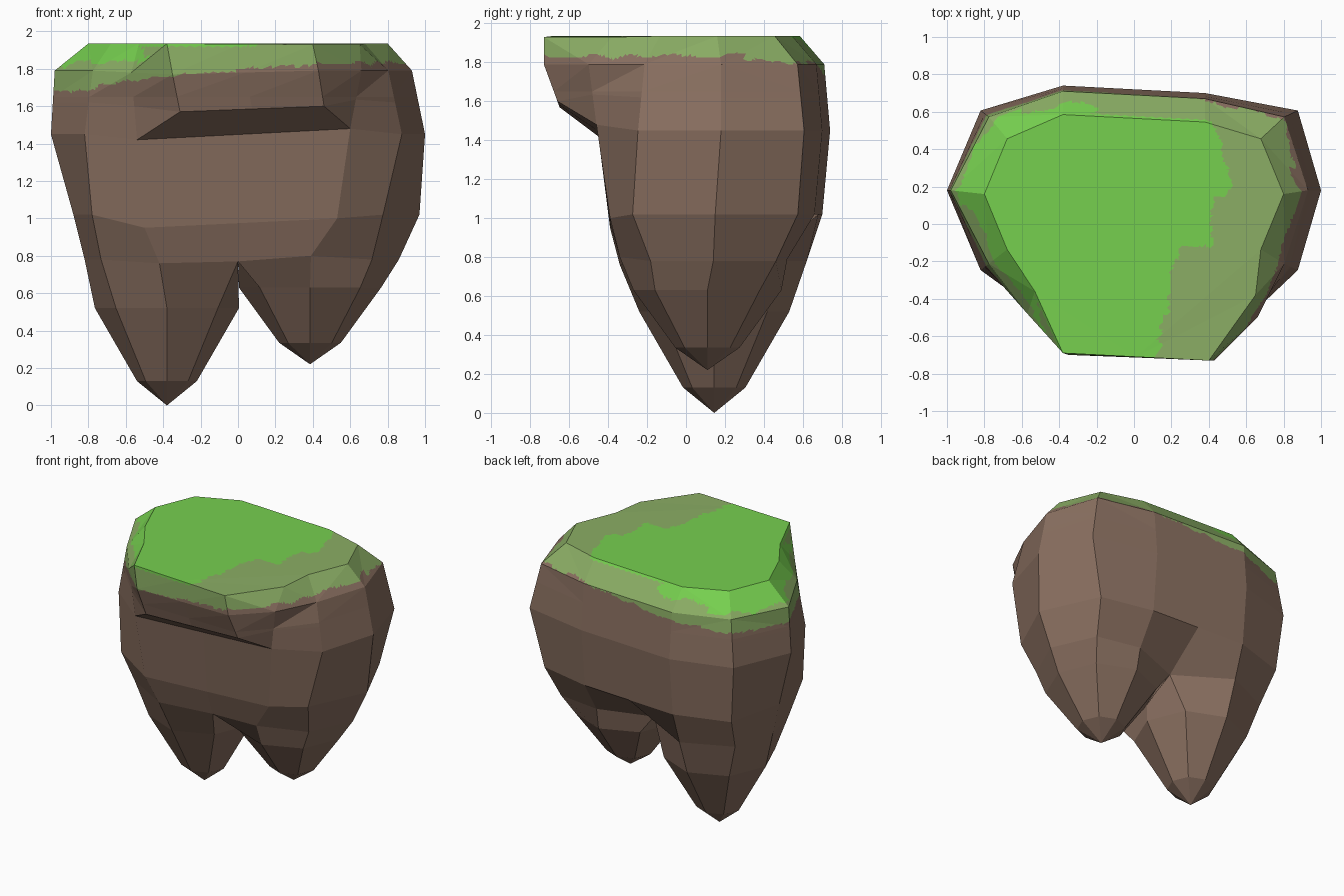
import bpy, bmesh, math
from mathutils import Vector, noise

if "Cube" in bpy.data.objects:
    bpy.data.objects.remove(bpy.data.objects["Cube"])

# Colours
def material(name, rgb):
    m = bpy.data.materials.new(name)
    m.diffuse_color = (*[((c + 0.055) / 1.055) ** 2.4 for c in rgb], 1)
    m.use_nodes = True
    m.node_tree.nodes["Principled BSDF"].inputs["Base Color"].default_value = m.diffuse_color
    return m

mats = [material("rock brown", (0.54, 0.437, 0.377)),
        material("bright grass", (0.465, 0.815, 0.31)),
        material("olive grass", (0.545, 0.68, 0.395))]

# Body outline: half an octagon round each root centre, with its own front points
CX = 0.38
def ring(z, yc, rl, rr, ry, diag, sl, sr, sw2=None, se2=None):
    dl, dr, dy = diag
    v = lambda x, y: Vector((x, y, z))
    front_left, front_right = Vector(sl), Vector(sr)
    mid = (front_left + front_right) / 2
    return [v(CX + rr, yc), v(CX + dr * rr, yc + dy * ry), v(CX, yc + ry - 0.02),
            v(0, yc + ry), v(-CX, yc + ry + 0.02), v(-CX - dl * rl, yc + dy * ry),
            v(-CX - rl, yc), v(-CX - dl * rl, yc - dy * ry),
            Vector(sw2 or sl), front_left, mid, front_right,
            Vector(se2 or sr), v(CX + dr * rr, yc - dy * ry)]

cap = ring(1.935, 0.16, 0.42, 0.42, 0.405, (0.71, 0.71, 0.73), (-0.38, -0.69, 1.935),
           (0.4, -0.73, 1.93), (-0.53, -0.36, 1.935), (0.65, -0.38, 1.93))
rim = ring(1.79, 0.18, 0.60, 0.55, 0.51, (0.66, 0.77, 0.77), (-0.35, -0.7, 1.77),
           (0.43, -0.73, 1.79), (-0.57, -0.48, 1.78), (0.66, -0.5, 1.79))
waist = ring(1.45, 0.18, 0.62, 0.62, 0.54, (0.71, 0.8, 0.79), (-0.54, -0.45, 1.42),
             (0.6, -0.46, 1.48))
lip = [(a + b) / 2 for a, b in zip(rim, waist)]
lip[9], lip[11] = Vector((-0.31, -0.65, 1.57)), Vector((0.46, -0.66, 1.6))
lip[10] = (lip[9] + lip[11]) / 2
hips = ring(1.02, 0.15, 0.5, 0.59, 0.53, (0.8, 0.67, 0.8), (-0.5, -0.39, 0.95),
            (0.53, -0.39, 1.0))
fork = ring(0.78, 0.14, 0.44, 0.48, 0.46, (0.8, 0.7, 0.7), (-0.42, -0.34, 0.76),
            (0.39, -0.34, 0.8))
fork[2], fork[3], fork[10] = Vector((0.38, 0.52, 0.79)), Vector((0, 0.38, 0.78)), Vector((0, -0.3, 0.77))

bm = bmesh.new()
def loft(a, b):
    n = len(a)
    for i in range(n):
        j = (i + 1) % n
        bm.faces.new((a[i], b[i], b[j], a[j]))

def add(points):
    return [bm.verts.new(p) for p in points]

loops = [add(r) for r in (cap, rim, lip, waist, hips, fork)]
for a, b in zip(loops, loops[1:]):
    loft(a, b)
bm.faces.new(loops[0])

# Two pointed roots hanging from the fork
crotch = bm.verts.new((0, 0.13, 0.8))
base = loops[-1]
left = [crotch, base[3], base[4], base[5], base[6], base[7], base[9], base[10]]
right = [base[0], base[1], base[2], base[3], crotch, base[10], base[11], base[13]]
for x, y, top, levels, tip in (
        (-0.38, 0.145, left, ((0.52, 0.385), (0.13, 0.16)), 0.0),
        (0.385, 0.11, right, ((0.63, 0.38), (0.335, 0.165)), 0.22)):
    for z, r in levels:
        low = add([(x + r * math.cos(k * math.pi / 4), y + r * math.sin(k * math.pi / 4), z)
                   for k in range(8)])
        loft(top, low)
        top = low
    end = bm.verts.new((x, y, tip))
    for i in range(8):
        bm.faces.new((top[i], end, top[(i + 1) % 8]))

bmesh.ops.remove_doubles(bm, verts=bm.verts, dist=0.001)
bmesh.ops.recalc_face_normals(bm, faces=bm.faces)

# Split the upper part finely so the ragged grass edge can be coloured by rule
bmesh.ops.bisect_plane(bm, geom=bm.verts[:] + bm.edges[:] + bm.faces[:],
                       plane_co=(0, 0, 1.65), plane_no=(0, 0, 1))
def upper():
    return [f for f in bm.faces if min(v.co.z for v in f.verts) > 1.645]
for _ in range(8):
    bmesh.ops.triangulate(bm, faces=[f for f in upper() if len(f.verts) > 3])
    long_edges = list({e for f in upper() for e in f.edges if e.calc_length() > 0.03})
    if not long_edges:
        break
    bmesh.ops.subdivide_edges(bm, edges=long_edges, cuts=1)

for f in upper():
    c = f.calc_center_median()
    w = noise.noise(c * 9) + 0.5 * noise.noise(c * 22)
    grass_line = min(1.83, 1.79 + 0.09 * c.x) + 0.02 * w
    if c.x < -0.75 or c.y > 0.3:
        grass_line -= 0.03
    if c.z > 1.92:      # flat top: bright on the left, with a bulge at the back
        edge = 0.42 + 0.1 * math.exp(-((c.y - 0.27) / 0.12) ** 2)
        if c.y < -0.12:
            edge = 0.25 + 0.2 * (c.y + 0.12)
        bright = c.x < edge + 0.07 * w
    elif c.y > 0.1:     # back and left bevel
        bright = c.x < -0.25 + 0.08 * w and c.z > (1.81 if c.x < -0.6 else 1.85) + 0.03 * w
    else:               # front left bevel
        bright = c.x < -0.5 + 0.06 * w and c.z > 1.83 + 0.03 * w
    f.material_index = 0 if c.z < grass_line else (1 if bright else 2)

mesh = bpy.data.meshes.new("floating_rock")
bm.to_mesh(mesh)
bm.free()
for m in mats:
    mesh.materials.append(m)
rock = bpy.data.objects.new("floating_rock", mesh)
bpy.context.collection.objects.link(rock)
